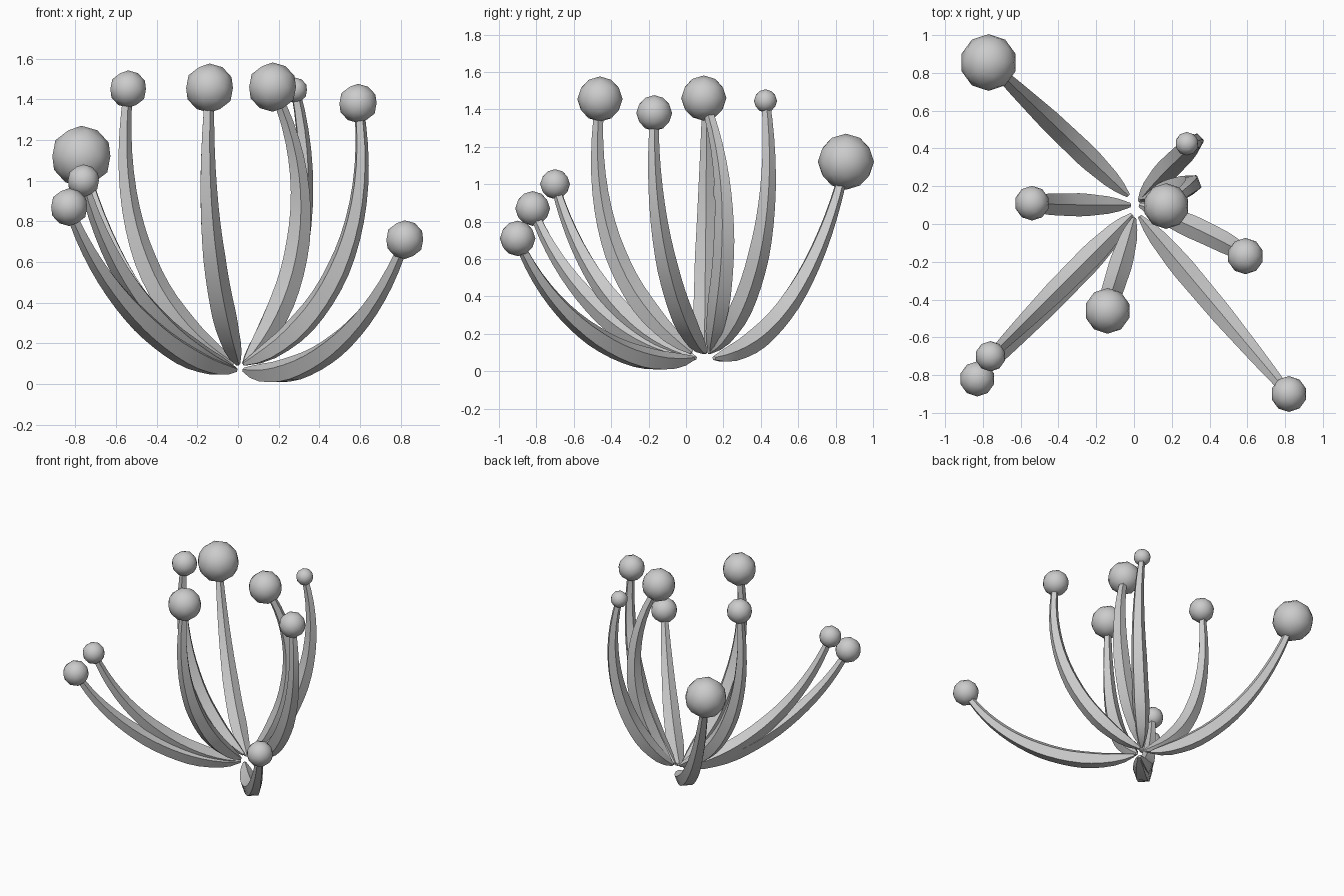
import bpy, bmesh, math
from mathutils import Vector

if "Cube" in bpy.data.objects:
    bpy.data.objects.remove(bpy.data.objects["Cube"])

SIDES, RINGS = 5, 18
WIDTH = [(0, .012), (.08, .045), (.25, .065), (.5, .06), (.75, .043), (1, .024)]


def width_at(t):
    for (a, ra), (b, rb) in zip(WIDTH, WIDTH[1:]):
        if t <= b:
            return ra + (rb - ra) * (t - a) / (b - a)
    return WIDTH[-1][1]


def finish(bm, name, angle):
    bmesh.ops.recalc_face_normals(bm, faces=bm.faces)
    me = bpy.data.meshes.new(name)
    bm.to_mesh(me)
    bm.free()
    me.shade_smooth()
    me.set_sharp_from_angle(angle=math.radians(angle))
    ob = bpy.data.objects.new(name, me)
    bpy.context.collection.objects.link(ob)


def stalk(name, pts):
    """Five-sided tapered tube along a cubic curve, ridge facing inward."""
    p = [Vector(q) for q in pts]
    out = Vector((p[2].x - p[0].x, p[2].y - p[0].y, 0)).normalized()
    side = out.cross(Vector((0, 0, 1)))
    bm = bmesh.new()
    rings = []
    for i in range(RINGS + 1):
        t = i / RINGS
        u = 1 - t
        c = p[0]*u**3 + p[1]*3*u*u*t + p[2]*3*u*t*t + p[3]*t**3
        d = ((p[1]-p[0])*u*u + (p[2]-p[1])*2*u*t + (p[3]-p[2])*t*t).normalized()
        s = (side - d * side.dot(d)).normalized()
        up = s.cross(d)
        r = width_at(t)
        rings.append([bm.verts.new(c + (s*math.cos(a) + up*math.sin(a)) * r)
                      for a in (math.pi/2 + k*math.tau/SIDES for k in range(SIDES))])
    for a, b in zip(rings, rings[1:]):
        for k in range(SIDES):
            n = (k + 1) % SIDES
            bm.faces.new((a[k], a[n], b[n], b[k]))
    bm.faces.new(rings[0])
    bm.faces.new(rings[-1])
    finish(bm, name, 40)


def ball(name, centre, radius):
    bm = bmesh.new()
    bmesh.ops.create_icosphere(bm, subdivisions=2, radius=radius)
    bmesh.ops.translate(bm, verts=bm.verts, vec=centre)
    finish(bm, name, 60)


def low(start, end, f1, z1, f2, z2):
    """Curve of a stalk that spreads straight outward in plan."""
    a, b = Vector(start), Vector(end)
    c1, c2 = a.lerp(b, f1), a.lerp(b, f2)
    c1.z, c2.z = z1, z2
    return [a, c1, c2, b]


# (curve ending at ball centre, ball radius)
parts = [
    # low spreading stalks
    (low((-.03, .15, .07), (-.77, .855, 1.12), .4, .1, .8, .5), .15),
    (low((.03, .04, .07), (.82, -.90, .71), .35, -.02, .8, .25), .095),
    (low((-.01, .05, .07), (-.76, -.70, 1.0), .35, .12, .8, .45), .08),
    (low((-.01, .04, .07), (-.83, -.82, .87), .35, .08, .8, .42), .093),
    # tall upright stalks
    ([(-.02, .1, .1), (-.42, .1, .3), (-.62, .11, .8), (-.54, .11, 1.45)], .092),
    ([(0, .03, .1), (-.1, -.33, .35), (-.18, -.53, .8), (-.14, -.46, 1.455)], .121),
    ([(.03, .13, .1), (.3, .2, .4), (.42, .28, .95), (.17, .095, 1.46)], .121),
    ([(.03, .12, .1), (.22, .36, .3), (.42, .49, .85), (.28, .425, 1.445)], .062),
    ([(.03, .1, .1), (.42, -.05, .25), (.68, -.2, .75), (.59, -.17, 1.38)], .096),
]
for i, (curve, r) in enumerate(parts, 1):
    stalk(f"stalk_{i}", curve)
    ball(f"stalk_ball_{i}", curve[3], r)
